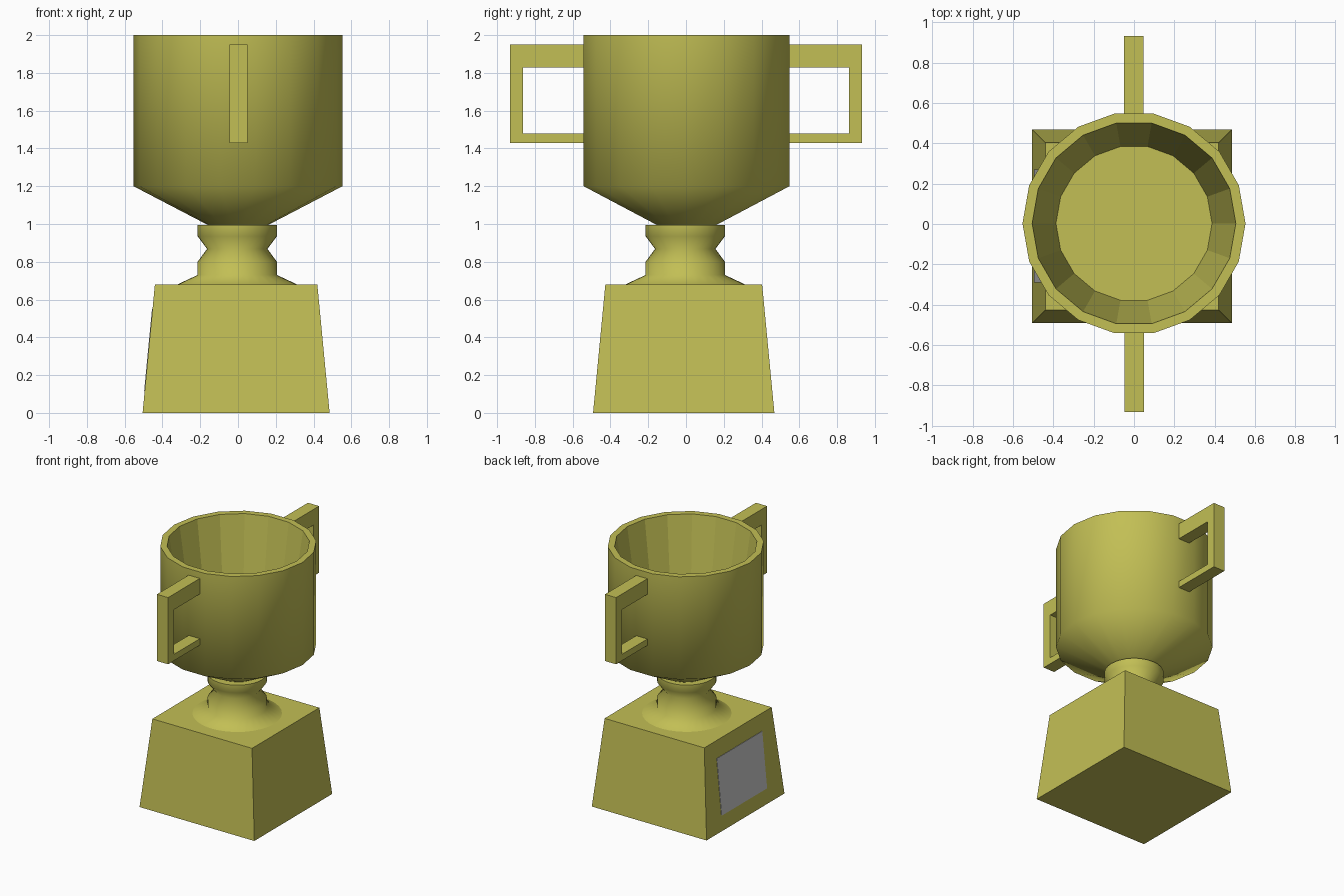
import bpy, bmesh
from math import cos, sin, pi

if "Cube" in bpy.data.objects:
    bpy.data.objects.remove(bpy.data.objects["Cube"])

gold = bpy.data.materials.new("gold")
gold.diffuse_color = (0.54, 0.52, 0.09, 1)
gold.use_nodes = True
gold.node_tree.nodes["Principled BSDF"].inputs["Base Color"].default_value = gold.diffuse_color


def make(name, bm, mat=gold):
    bmesh.ops.recalc_face_normals(bm, faces=bm.faces)
    mesh = bpy.data.meshes.new(name)
    bm.to_mesh(mesh)
    bm.free()
    if mat:
        mesh.materials.append(mat)
    obj = bpy.data.objects.new(name, mesh)
    bpy.context.collection.objects.link(obj)
    return obj


def lathe(name, profile, sides, smooth_bands, cx=0, cy=0):
    """Stack rings of (radius, z), cap both ends, smooth the first bands."""
    bm = bmesh.new()
    rings = [[bm.verts.new((cx + r * cos(2 * pi * i / sides),
                            cy + r * sin(2 * pi * i / sides), z))
              for i in range(sides)] for r, z in profile]
    for band, (a, b) in enumerate(zip(rings, rings[1:])):
        for i in range(sides):
            j = (i + 1) % sides
            f = bm.faces.new((a[i], a[j], b[j], b[i]))
            f.smooth = band < smooth_bands
    bm.faces.new(rings[0][::-1])
    bm.faces.new(rings[-1])
    return make(name, bm)


# Tapered plinth
bm = bmesh.new()
bmesh.ops.create_cube(bm, size=1)
for v in bm.verts:
    top = v.co.z > 0
    sx, sy = (0.86, 0.83) if top else (0.99, 0.96)
    v.co = (v.co.x * sx - 0.01, v.co.y * sy - 0.012, 0.68 if top else 0)
make("plinth", bm)

# Plaque lying on the sloping left face
bm = bmesh.new()
face_x = lambda z: -0.505 + 0.065 * z / 0.68 - 0.003
corners = [(0.27, 0.115), (-0.29, 0.115), (-0.29, 0.55), (0.27, 0.55)]
outer = [bm.verts.new((face_x(z), y, z)) for y, z in corners]
plate = bm.faces.new(outer)
ext = bmesh.ops.extrude_face_region(bm, geom=[plate], use_keep_orig=True)
for v in ext["geom"]:
    if isinstance(v, bmesh.types.BMVert):
        v.co.x += 0.01
make("plaque", bm, None)

# Turned stem
lathe("stem", [(0.317, 0.68), (0.21, 0.73), (0.21, 0.80), (0.16, 0.868),
               (0.21, 0.935), (0.21, 0.995)], 32, 5, -0.004, -0.004)

# Hollow bowl: smooth outside, faceted inside
lathe("bowl", [(0.16, 0.995), (0.553, 1.2), (0.553, 2.0),
               (0.505, 2.0), (0.387, 1.2)], 18, 2, 0, 0.003)

# Square handles: a C-shaped outline extruded sideways, one on each side
outline = [(0.53, 1.95), (0.933, 1.95), (0.933, 1.43), (0.53, 1.43),
           (0.53, 1.48), (0.862, 1.48), (0.862, 1.828), (0.53, 1.828)]
for name, side in (("back_handle", 1), ("front_handle", -1)):
    bm = bmesh.new()
    near = [bm.verts.new((-0.05 * side, y * side, z)) for y, z in outline]
    far = [bm.verts.new((0.046 * side, y * side, z)) for y, z in outline]
    bm.faces.new(near)
    bm.faces.new(far[::-1])
    for i in range(len(near)):
        j = (i + 1) % len(near)
        bm.faces.new((near[i], far[i], far[j], near[j]))
    make(name, bm)
